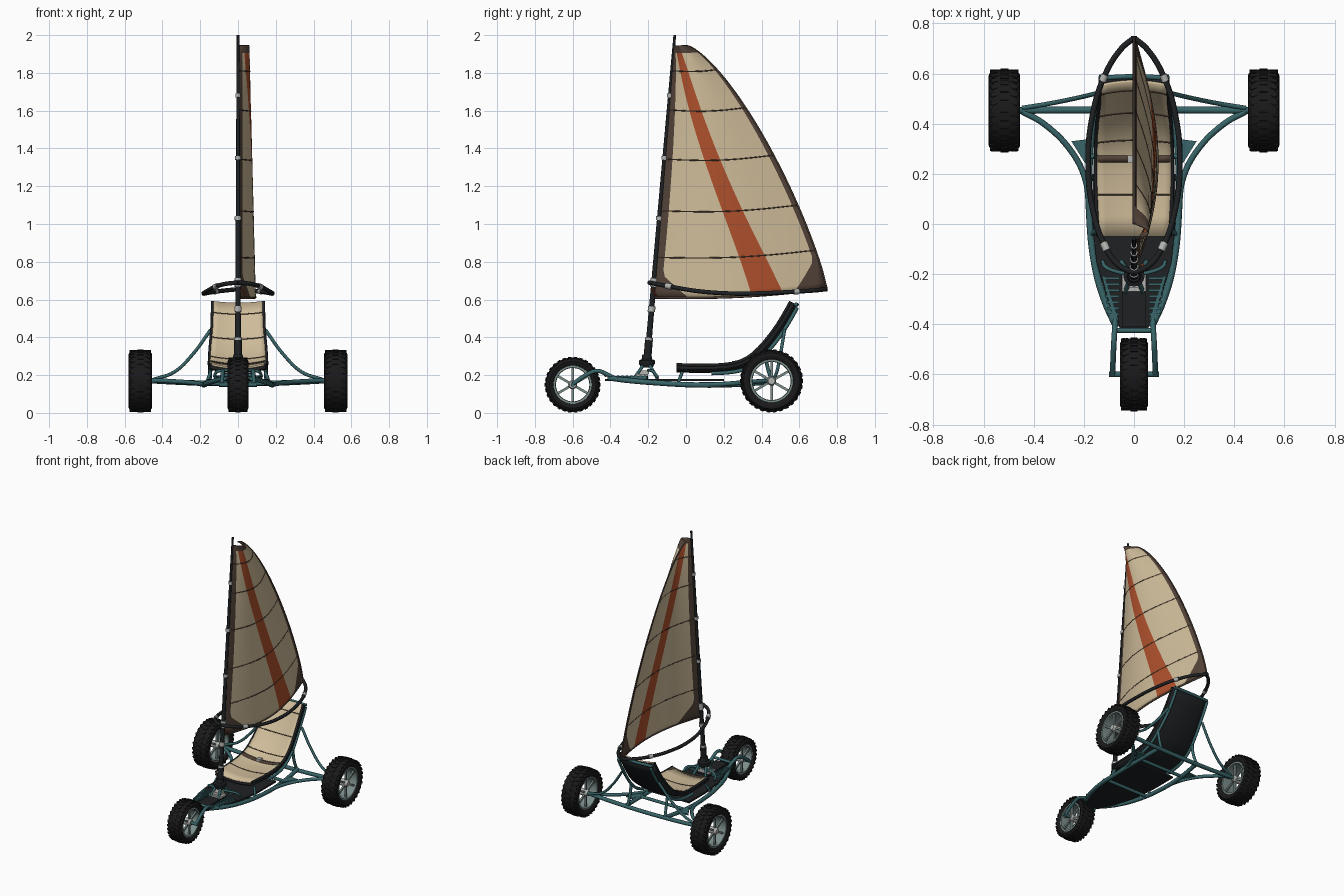
import bpy, bmesh, math
from mathutils import Vector, Matrix

if "Cube" in bpy.data.objects:
    bpy.data.objects.remove(bpy.data.objects["Cube"])

def material(name, c):
    m = bpy.data.materials.new(name); m.diffuse_color = (*c, 1); return m
TEAL = material("teal_paint", (.04, .13, .14))
BLACK = material("black", (.013, .015, .017))
RUBBER = material("rubber", (.010, .010, .011))
CANVAS = material("canvas", (.62, .5, .32))
RUST = material("rust_stripe", (.42, .08, .025))
BROWN = material("brown_trim", (.085, .055, .04))
METAL = material("metal", (.45, .46, .44))
RIM = material("rim_grey", (.2, .27, .26))

def finish(name, bm, mats, angle=35):
    me = bpy.data.meshes.new(name)
    bmesh.ops.recalc_face_normals(bm, faces=bm.faces)
    bm.to_mesh(me); bm.free()
    ob = bpy.data.objects.new(name, me)
    bpy.context.collection.objects.link(ob)
    for m in mats: me.materials.append(m)
    bpy.ops.object.select_all(action='DESELECT')
    ob.select_set(True); bpy.context.view_layer.objects.active = ob
    if angle: bpy.ops.object.shade_smooth_by_angle(angle=math.radians(angle))
    return ob

def tube(name, pts, r, mat, mirror=False, r_end=None, res=6, cyclic=False):
    cu = bpy.data.curves.new(name, 'CURVE')
    cu.dimensions = '3D'; cu.bevel_depth = r; cu.bevel_resolution = 2
    cu.use_fill_caps = True; cu.resolution_u = res
    for s in ((1, -1) if mirror else (1,)):
        sp = cu.splines.new('BEZIER'); sp.bezier_points.add(len(pts) - 1)
        sp.use_cyclic_u = cyclic
        for i, (b, p) in enumerate(zip(sp.bezier_points, pts)):
            b.co = (p[0] * s, p[1], p[2])
            b.handle_left_type = b.handle_right_type = 'AUTO'
            if r_end: b.radius = 1 + (r_end / r - 1) * i / (len(pts) - 1)
    ob = bpy.data.objects.new(name, cu)
    bpy.context.collection.objects.link(ob)
    cu.materials.append(mat)
    bpy.ops.object.select_all(action='DESELECT')
    ob.select_set(True); bpy.context.view_layer.objects.active = ob
    bpy.ops.object.convert(target='MESH')

def boxes(name, items, mat):
    bm = bmesh.new()
    for M, size in items:
        bmesh.ops.create_cube(bm, size=1, matrix=M @ Matrix.Diagonal((*size, 1)))
    return finish(name, bm, [mat], 0)

def plate(name, outline, z, t, mat, mirror=False):
    bm = bmesh.new()
    for s in ((1, -1) if mirror else (1,)):
        f = bm.faces.new([bm.verts.new((x * s, y, z)) for x, y in outline])
        ex = bmesh.ops.extrude_face_region(bm, geom=[f])
        bmesh.ops.translate(bm, vec=(0, 0, t), verts=[v for v in ex['geom'] if isinstance(v, bmesh.types.BMVert)])
        bm.faces.ensure_lookup_table()
    bmesh.ops.holes_fill(bm, edges=bm.edges)
    return finish(name, bm, [mat], 0)

def lathe(name, prof, c, mat, axis='X', n=44):
    # closed (radius, offset) ring profile spun about an axis
    bm = bmesh.new(); rings = []
    for i in range(n):
        a = 2 * math.pi * i / n; ca, sa = math.cos(a), math.sin(a)
        rings.append([bm.verts.new((c[0] + o, c[1] + r * ca, c[2] + r * sa) if axis == 'X' else
                                   (c[0] + r * ca, c[1] + r * sa, c[2] + o)) for r, o in prof])
    for i in range(n):
        A, B = rings[i], rings[(i + 1) % n]
        for j in range(len(prof)):
            k = (j + 1) % len(prof)
            bm.faces.new((A[j], A[k], B[k], B[j]))
    return finish(name, bm, [mat])

# wheels: tyre, tread blocks, rim, hub, spokes
def wheel(name, c, R, w):
    h = w / 2; ri = R * .66; C = Matrix.Translation(c); Rt = R - .005
    lathe(name + "_tyre", [(ri, -h * .75), (ri + .012, -h * .93), ((ri + R) / 2, -h), (R - .02, -h * .95),
          (Rt - .005, -h * .72), (Rt, -h * .35), (Rt, h * .35), (Rt - .005, h * .72), (R - .02, h * .95),
          ((ri + R) / 2, h), (ri + .012, h * .93), (ri, h * .75)], c, RUBBER)
    lugs = []
    for i in range(30):
        for o, da, tilt, dr in ((-.62, 0, .35, .005), (0, .5, 0, .001), (.62, 0, -.35, .005)):
            M = C @ Matrix.Rotation(2 * math.pi * (i + da) / 30, 4, 'X') @ Matrix.Translation((o * h, 0, R - .004 - dr))
            lugs.append((M @ Matrix.Rotation(tilt, 4, 'Z'), (h * .5, R * .12, .008)))
    boxes(name + "_tread", lugs, RUBBER)
    lathe(name + "_rim", [(ri + .004, -h * .8), (ri - .008, -h * .8), (ri - .01, 0), (ri - .008, h * .8), (ri + .004, h * .8)], c, RIM)
    lathe(name + "_hub", [(.001, -h * .85), (.018, -h * .85), (.024, -h * .6), (.024, h * .6), (.018, h * .85), (.001, h * .85)], c, METAL, n=20)
    sp = []
    for i in range(6):
        for o in (-.5, .5):
            M = C @ Matrix.Rotation(math.pi * i / 3, 4, 'X') @ Matrix.Translation((o * h, 0, ri / 2 + .005))
            sp.append((M, (.012, .013, ri - .02)))
    boxes(name + "_spokes", sp, RIM)
wheel("front_wheel", (0, -.6, .149), .149, .112)
wheel("rear_wheel_right", (.517, .453, .169), .168, .125)
wheel("rear_wheel_left", (-.517, .453, .169), .168, .125)

# chassis tubes
tube("main_rail", [(.07, -.41, .185), (.115, -.31, .172), (.155, -.17, .16), (.178, .05, .148), (.178, .25, .15), (.16, .455, .165)], .014, TEAL, True)
tube("front_fork", [(.085, -.6, .152), (.083, -.53, .2), (.08, -.47, .222), (.077, -.42, .205), (.075, -.37, .18)], .011, TEAL, True)
tube("front_axle", [(-.1, -.6, .149), (.1, -.6, .149)], .011, TEAL)
tube("fork_bridge", [(-.078, -.425, .2), (.078, -.425, .2)], .01, TEAL)
tube("rear_axle", [(-.5, .453, .172), (-.2, .455, .158), (.2, .455, .158), (.5, .453, .172)], .014, TEAL)
tube("axle_brace", [(.445, .448, .172), (.36, .4, .168), (.25, .29, .16), (.195, .18, .152), (.178, .05, .15)], .012, TEAL, True)
tube("back_strut", [(.445, .463, .178), (.34, .48, .215), (.24, .5, .31), (.145, .522, .44)], .009, TEAL, True)
tube("seat_post", [(.15, .455, .165), (.145, .43, .25), (.147, .42, .32)], .01, TEAL, True)
for y, x in ((.27, .178), (-.08, .165)):
    tube("cross_bar", [(-x, y, .155), (x, y, .155)], .011, TEAL)
plate("gusset", [(.17, .34), (.25, .33), (.2, .25), (.175, .22)], .153, .01, TEAL, True)

# floor and foot rests
deck = [(.05, -.43), (.1, -.32), (.15, -.15), (.165, .0), (.165, .2)]
plate("floor", deck + [(-x, y) for x, y in reversed(deck)], .168, .012, BLACK)
plate("centre_board", [(.045, -.41), (.05, -.2), (-.05, -.2), (-.045, -.41)], .18, .014, BLACK)
plate("foot_rest", [(.06, -.385), (.08, -.385), (.128, -.21), (.118, -.205)], .18, .014, TEAL, True)
boxes("foot_rest_slats", [(Matrix.Translation((s * (.083 + i * .001), -.36 + i * .024, .19)), (.045 + i * .003, .011, .014))
                          for i in range(7) for s in (1, -1)], TEAL)
tube("foot_bar", [(.125, -.15, .19), (.115, -.17, .215), (.07, -.19, .225), (0, -.2, .225), (-.07, -.19, .225), (-.115, -.17, .215), (-.125, -.15, .19)], .008, TEAL)

# mast step
boxes("mast_plate", [(Matrix.Translation((0, -.235, .2)), (.095, .07, .012)), (Matrix.Translation((0, -.225, .215)), (.06, .06, .02))], METAL)
tube("mast_strut", [(.05, -.15, .18), (.03, -.185, .24), (.018, -.205, .275)], .009, TEAL, True)
tube("mast_strut_front", [(.035, -.27, .19), (.022, -.235, .24), (.015, -.212, .275)], .009, TEAL, True)
lathe("mast_cup", [(.001, -.03), (.03, -.03), (.042, -.01), (.042, .008), (.028, .014), (.024, .04), (.001, .04)], (0, -.207, .27), BLACK, 'Z', 24)

# mast
def mast_pt(z): return (0, -.206 + (z - .27) * .1465 / 1.73 * 1.0, z)
tube("mast", [mast_pt(.27), mast_pt(.8), mast_pt(1.4), mast_pt(2.0)], .016, BLACK, r_end=.007)
for z, dz, m in ((.31, .02, BLACK), (.35, .035, BLACK), (.39, .008, METAL), (.55, .014, METAL), (.69, .022, METAL), (1.03, .01, METAL), (1.35, .01, METAL), (1.68, .01, METAL)):
    tube("mast_collar", [mast_pt(z - dz), mast_pt(z + dz)], .021 - (z - .3) * .005, m)

# sail surface: u runs luff to leech, v runs foot to head
def sail_pt(u, v, off=0):
    ly, lz = -.18 + .117 * v, .61 + 1.335 * v
    ey, ez = .745 * max(0, 1 - v ** 1.2) ** .71, .655 + 1.29 * v
    return ((.092 - .034 * v) * math.sin(math.pi * u ** .9) + off, ly + (ey - ly) * u,
            lz + (ez - lz) * u - .018 * math.sin(math.pi * u) * (1 - v ** 4))
def sail_breaks(v):
    return [0, .05 + .05 * v + .16 * max(0, 1 - v / .09), .57 - .27 * v - .17 * v * v, .75 - .43 * v,
            .97 - .03 * v - .16 * max(0, 1 - v / .12), 1]
cols = [3, 7, 4, 5, 3]; tint = [1, 0, 2, 0, 1]
bm = bmesh.new(); rows = []; N = 50
for i in range(N + 1):
    v = 1 - (1 - i / N) ** 1.4; b = sail_breaks(v)
    us = [b[k] + (b[k + 1] - b[k]) * j / n for k, n in enumerate(cols) for j in range(n)] + [1]
    rows.append([bm.verts.new(sail_pt(u, v)) for u in us])
strip = [tint[k] for k, n in enumerate(cols) for _ in range(n)]
for i in range(N):
    for j, t in enumerate(strip):
        f = bm.faces.new((rows[i][j], rows[i][j + 1], rows[i + 1][j + 1], rows[i + 1][j]))
        f.material_index = 1 if i >= N - 4 else t
sail = finish("sail", bm, [CANVAS, BROWN, RUST], 60)
sol = sail.modifiers.new("thickness", 'SOLIDIFY'); sol.thickness = .005; sol.offset = 0
for v in (.16, .345, .55, .745, .9):
    tube("sail_seam", [sail_pt(i / 14, v) for i in range(15)], .0042, BROWN, res=3)
tube("sail_foot_hem", [sail_pt(i / 14, 0) for i in range(15)], .006, BROWN, res=3)
tube("sail_leech_hem", [sail_pt(1, 1 - (1 - i / 20) ** 1.6) for i in range(21)], .005, BROWN, res=3)

# wishbone boom and fittings
tube("boom", [(0, -.195, .69), (.06, -.165, .684), (.115, -.09, .67), (.165, .06, .645), (.183, .24, .632), (.168, .42, .634), (.12, .585, .642), (.05, .7, .65), (0, .742, .655)], .0115, BLACK, True)
tube("boom_clamp", [(.108, -.105, .673), (.122, -.075, .667)], .016, METAL, True)
tube("boom_rear_clamp", [(.126, .57, .641), (.116, .595, .643)], .015, METAL, True)
tube("boom_end", [(0, .725, .655), (0, .75, .656)], .012, BLACK)
tube("control_line", [(.02, -.18, .66), (.035, -.165, .63), (.03, -.16, .62)], .004, RUST)

# seat: curved profile with canvas top and dark shell
prof = [(-.05, .232), (.03, .229), (.12, .229), (.21, .234), (.28, .247), (.34, .275), (.4, .325), (.45, .382), (.5, .45), (.54, .515), (.575, .578)]
def half(y): return .147 + .01 * math.sin(math.pi * min(1, max(0, (y + .05) / .55))) - .008 * max(0, y - .4) / .17
def seat_sheet(name, inset, up, t, mat):
    bm = bmesh.new(); g = []
    for i, (y, z) in enumerate(prof):
        a, b = Vector(prof[max(0, i - 1)]), Vector(prof[min(len(prof) - 1, i + 1)])
        d = (b - a).normalized(); nrm = (-d.y, d.x); row = []
        for k in range(-5, 6):
            o = up + .018 * (k / 5) ** 2
            row.append(bm.verts.new(((half(y) - inset) * k / 5, y + nrm[0] * o, z + nrm[1] * o)))
        g.append(row)
    for A, B in zip(g, g[1:]):
        for k in range(10): bm.faces.new((A[k], A[k + 1], B[k + 1], B[k]))
    ob = finish(name, bm, [mat], 60)
    so = ob.modifiers.new("thickness", 'SOLIDIFY'); so.thickness = t; so.offset = 0
    return [[tuple(p.co) for p in ob.data.vertices[i * 11:i * 11 + 11]] for i in range(len(prof))]
seat_sheet("seat_shell", 0, -.008, .018, BLACK)
grid = seat_sheet("seat_canvas", .008, .006, .01, CANVAS)
for i in (2, 5, 7, 9):
    tube("seat_seam", [(x, y - .003, z + .005) for x, y, z in grid[i]], .003, BROWN, res=2)
tube("seat_piping", [(r[10][0] + .004, r[10][1], r[10][2]) for r in grid], .008, BLACK, True, res=4)
tube("seat_frame", [(half(y) - .008, y + .014, z - .02) for y, z in prof[2:]], .01, TEAL, True)
tube("seat_top_bar", [(-.14, .582, .575), (0, .588, .573), (.14, .582, .575)], .01, TEAL)
tube("seat_leg", [(.145, -.02, .215), (.155, -.03, .19), (.165, -.04, .16)], .009, TEAL, True)

# lap belt and buckle
bm = bmesh.new(); line = []
for k in range(-5, 6):
    line.append([bm.verts.new((.145 * k / 5, y, .249 + (y - .245) * .2 + .018 * (k / 5) ** 2 + .006)) for y in (.245, .272)])
for A, B in zip(line, line[1:]): bm.faces.new((*A, *reversed(B)))
belt = finish("lap_belt", bm, [BROWN], 60)
belt.modifiers.new("thickness", 'SOLIDIFY').thickness = .006
boxes("belt_buckle", [(Matrix.Translation((-.01, .258, .265)), (.03, .03, .018))], METAL)

for m in bpy.data.materials:
    if m.users and not m.is_grease_pencil:
        m.use_nodes = True
        m.node_tree.nodes["Principled BSDF"].inputs["Base Color"].default_value = m.diffuse_color
